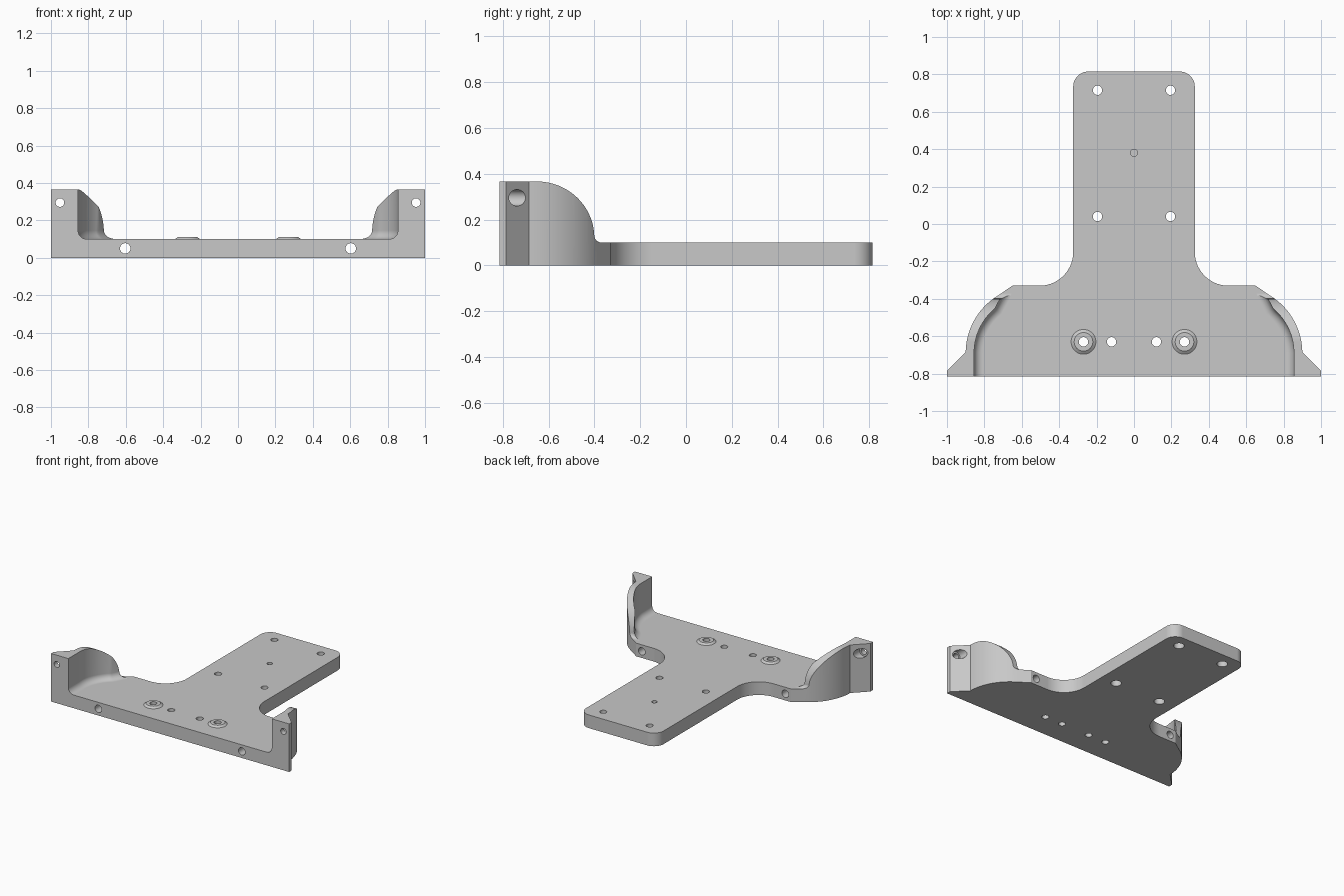
import bpy, bmesh
from math import sin, cos, radians
from mathutils import Matrix, Vector

if "Cube" in bpy.data.objects:
    bpy.data.objects.remove(bpy.data.objects["Cube"], do_unlink=True)

FRONT, BACK = -0.815, 0.815
FLOOR, TOP = 0.10, 0.365


def arc(cx, cy, rx, ry, start, end, steps):
    angles = [radians(start + (end - start) * i / steps) for i in range(steps + 1)]
    return [(cx + rx * cos(a), cy + ry * sin(a)) for a in angles]


def mirrored(half):
    return half + [(-x, y) for x, y in reversed(half)]


def make_object(name, bm):
    bmesh.ops.recalc_face_normals(bm, faces=bm.faces)
    mesh = bpy.data.meshes.new(name)
    bm.to_mesh(mesh)
    bm.free()
    obj = bpy.data.objects.new(name, mesh)
    bpy.context.scene.collection.objects.link(obj)
    return obj


def prism(points, low, high, place):
    """Extrude a 2D outline; place(a, b, h) turns it into a 3D point."""
    bm = bmesh.new()
    face = bm.faces.new([bm.verts.new(place(a, b, low)) for a, b in points])
    ext = bmesh.ops.extrude_face_region(bm, geom=[face])["geom"]
    shift = Vector(place(0, 0, high)) - Vector(place(0, 0, low))
    bmesh.ops.translate(bm, vec=shift,
                        verts=[v for v in ext if isinstance(v, bmesh.types.BMVert)])
    return bm


def add_rod(bm, start, end, r1, r2=None):
    a, b = Vector(start), Vector(end)
    turn = (b - a).to_track_quat('Z', 'Y').to_matrix().to_4x4()
    bmesh.ops.create_cone(bm, cap_ends=True, segments=32, radius1=r1,
                          radius2=r1 if r2 is None else r2, depth=(b - a).length,
                          matrix=Matrix.Translation((a + b) / 2) @ turn)


def combine(target, tool, operation):
    mod = target.modifiers.new(operation, 'BOOLEAN')
    mod.operation, mod.object, mod.solver = operation, tool, 'EXACT'
    graph = bpy.context.evaluated_depsgraph_get()
    result = bpy.data.meshes.new_from_object(target.evaluated_get(graph))
    target.modifiers.clear()
    target.data = result
    bpy.data.objects.remove(tool, do_unlink=True)


def flat(a, b, h):
    return (a, b, h)


def side(a, b, h):
    return (h, a, b)


# T-shaped bracket outline with curved shoulders and flared front ears
outline = [(1.0, FRONT), (1.0, -0.785), (0.90, -0.685)]
outline += arc(0.54, -0.69, 0.36, 0.36, 3, 58, 14)
outline += [(0.65, -0.33)]
outline += arc(0.505, -0.15, 0.18, 0.18, 270, 180, 14)
outline += arc(0.245, BACK - 0.08, 0.08, 0.08, 0, 90, 10)
bracket = make_object("mounting_bracket", prism(mirrored(outline), 0, TOP, flat))

# Side sweep: walls curve down to the thin plate
sweep = [(-0.65, 0.5)] + arc(-0.65, 0.12, 0.25, 0.246, 90, 0, 18)
sweep += arc(-0.37, 0.13, 0.03, 0.03, 190, 270, 6)
sweep += [(1.0, FLOOR), (1.0, 0.5)]
combine(bracket, make_object("sweep_cutter", prism(sweep, -1.2, 1.2, side)), 'DIFFERENCE')

# Pocket between the walls, with a rounded foot
pocket = [(0.855, -1.0)] + arc(0.545, -0.69, 0.31, 0.31, 0, 50, 14)
pocket += [(0.70, -0.37), (0.68, -0.30)]
bm = prism(mirrored(pocket), FLOOR, 0.5, flat)
foot = [e for e in bm.edges if all(abs(v.co.z - FLOOR) < 1e-4 for v in e.verts)]
bmesh.ops.bevel(bm, geom=foot, offset=0.045, segments=6, profile=0.5, affect='EDGES')
combine(bracket, make_object("pocket_cutter", bm), 'DIFFERENCE')

# Raised bosses around the outer front screw holes
bm = bmesh.new()
for s in (-1, 1):
    add_rod(bm, (s * 0.27, -0.63, 0.09), (s * 0.27, -0.63, 0.112), 0.08, 0.05)
combine(bracket, make_object("bosses", bm), 'UNION')

# Screw holes through the plate, front rail and ears, plus a blind centre hole
holes, bores = bmesh.new(), bmesh.new()
for s in (-1, 1):
    for x, y in ((0.195, 0.715), (0.195, 0.04), (0.12, -0.63), (0.27, -0.63)):
        add_rod(holes, (s * x, y, -0.1), (s * x, y, 0.2), 0.025)
        if y > 0:
            add_rod(bores, (s * x, y, -0.1), (s * x, y, 0.05), 0.037)
    add_rod(holes, (s * 0.603, -0.9, 0.05), (s * 0.603, -0.2, 0.05), 0.028)
    add_rod(holes, (s * 0.952, -0.9, 0.295), (s * 0.952, -0.6, 0.295), 0.023)
    add_rod(bores, (s * 0.952, -0.775, 0.295), (s * 0.952, -0.6, 0.295), 0.036)
add_rod(holes, (0, 0.38, 0.05), (0, 0.38, 0.2), 0.019)
combine(bracket, make_object("hole_cutter", holes), 'DIFFERENCE')
combine(bracket, make_object("counterbore_cutter", bores), 'DIFFERENCE')

# Single grey finish
grey = bpy.data.materials.new("plain_grey")
grey.use_nodes = True
colour = (0.58, 0.58, 0.58, 1)
grey.diffuse_color = colour
grey.node_tree.nodes["Principled BSDF"].inputs["Base Color"].default_value = colour
bracket.data.materials.clear()
bracket.data.materials.append(grey)
for poly in bracket.data.polygons:
    poly.material_index = 0

# Smooth curved faces, crisp edges
for o in bpy.context.selected_objects:
    o.select_set(False)
bracket.select_set(True)
bpy.context.view_layer.objects.active = bracket
bpy.ops.object.shade_smooth_by_angle(angle=radians(30))
weighted = bracket.modifiers.new("face_weighted_normals", 'WEIGHTED_NORMAL')
weighted.keep_sharp = True
